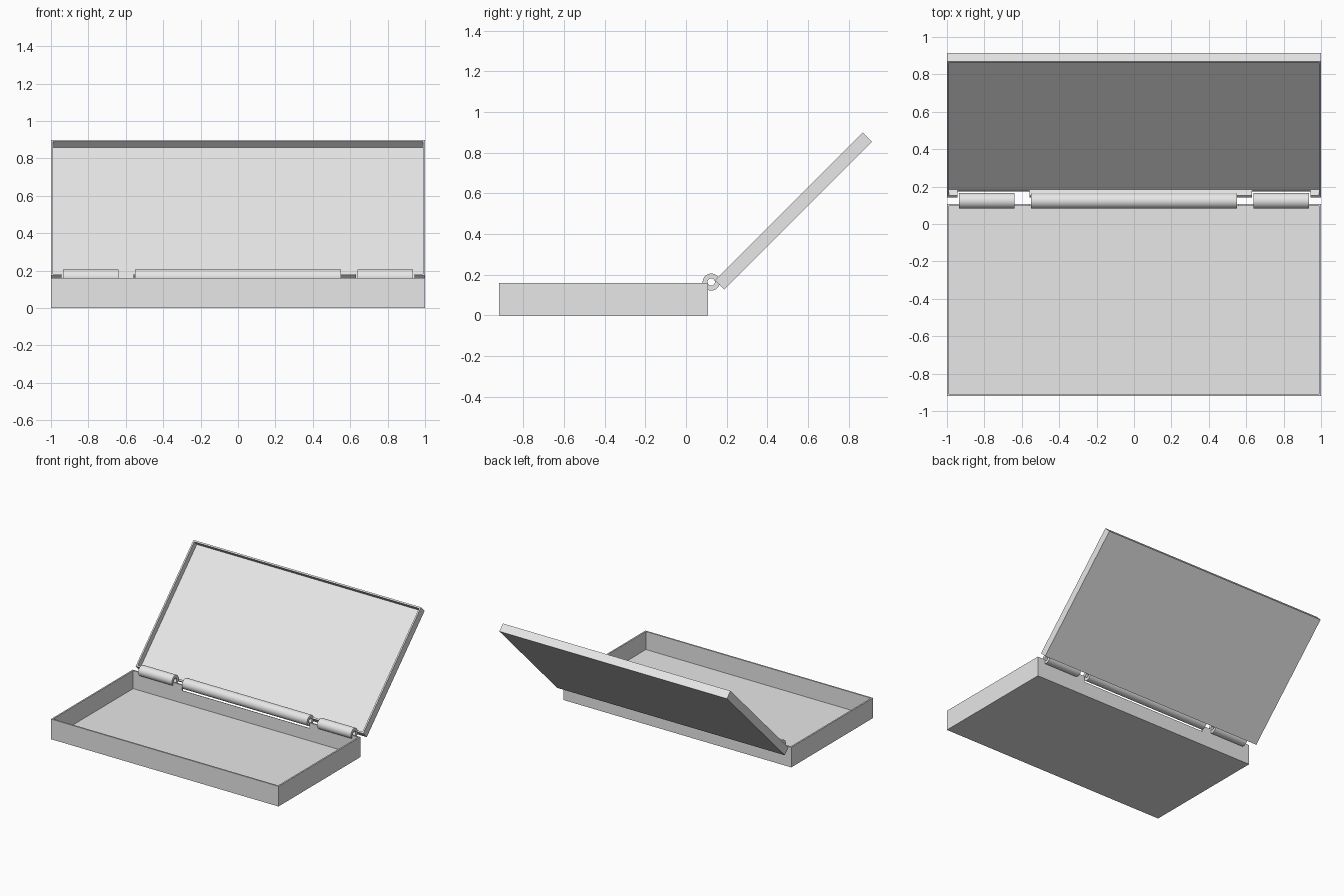
import bpy, bmesh, math
from mathutils import Matrix, Vector

if "Cube" in bpy.data.objects:
    bpy.data.objects.remove(bpy.data.objects["Cube"], do_unlink=True)

GREY = (0.8, 0.8, 0.8, 1)
grey = bpy.data.materials.new("plain grey")
grey.use_nodes = True
grey.diffuse_color = GREY
grey.node_tree.nodes["Principled BSDF"].inputs["Base Color"].default_value = GREY

WIDTH, LENGTH, WALL = 2.0, 1.027, 0.017
HINGE_Y, HINGE_Z = 0.124, 0.164
BARREL_R, BORE_R, CLEAR_R = 0.042, 0.018, 0.055


def add_object(name, bm):
    bmesh.ops.recalc_face_normals(bm, faces=bm.faces)
    mesh = bpy.data.meshes.new(name)
    bm.to_mesh(mesh)
    bm.free()
    mesh.materials.append(grey)
    obj = bpy.data.objects.new(name, mesh)
    bpy.context.collection.objects.link(obj)
    return obj


def activate(obj):
    bpy.ops.object.select_all(action='DESELECT')
    obj.select_set(True)
    bpy.context.view_layer.objects.active = obj


def tray(name, height, matrix):
    """Open box whose rim lies on local z = 0 and whose length runs along +y."""
    bm = bmesh.new()
    bmesh.ops.create_cube(bm, size=1)
    bmesh.ops.scale(bm, vec=(WIDTH, LENGTH, height), verts=bm.verts)
    bmesh.ops.translate(bm, vec=(0, LENGTH / 2, -height / 2), verts=bm.verts)
    bm.normal_update()
    top = max(bm.faces, key=lambda f: f.normal.z)
    bmesh.ops.inset_region(bm, faces=[top], thickness=WALL)
    floor = bmesh.ops.extrude_discrete_faces(bm, faces=[top])["faces"][0]
    bmesh.ops.translate(bm, vec=(0, 0, WALL - height), verts=floor.verts)
    bmesh.ops.transform(bm, matrix=matrix, verts=bm.verts)
    return add_object(name, bm)


def barrel(name, x0, x1):
    """Hollow hinge knuckle, turned around the hinge axis."""
    bm = bmesh.new()
    corners = [(x0, BORE_R), (x1, BORE_R), (x1, BARREL_R), (x0, BARREL_R)]
    verts = [bm.verts.new((x, HINGE_Y + r, HINGE_Z)) for x, r in corners]
    edges = [bm.edges.new((verts[i], verts[(i + 1) % 4])) for i in range(4)]
    bmesh.ops.spin(bm, geom=verts + edges, cent=(0, HINGE_Y, HINGE_Z),
                   axis=(1, 0, 0), angle=math.tau, steps=48)
    bmesh.ops.remove_doubles(bm, verts=bm.verts, dist=1e-5)
    obj = add_object(name, bm)
    activate(obj)
    bpy.ops.object.shade_smooth_by_angle(angle=math.radians(35))
    return obj


def cut_clearance(target, x0, x1):
    """Remove a round clearance for a knuckle from a tray wall."""
    bm = bmesh.new()
    bmesh.ops.create_cone(bm, cap_ends=True, segments=48, radius1=CLEAR_R,
                          radius2=CLEAR_R, depth=x1 - x0)
    place = (Matrix.Translation(((x0 + x1) / 2, HINGE_Y, HINGE_Z))
             @ Matrix.Rotation(math.pi / 2, 4, 'Y'))
    bmesh.ops.transform(bm, matrix=place, verts=bm.verts)
    cutter = add_object("clearance_cutter", bm)
    cutter.hide_render = True
    activate(target)
    mod = target.modifiers.new("clearance", 'BOOLEAN')
    mod.operation = 'DIFFERENCE'
    mod.solver = 'EXACT'
    mod.object = cutter
    bpy.ops.object.modifier_apply(modifier=mod.name)
    bpy.data.objects.remove(cutter, do_unlink=True)


# Base tray, and the lid opened at 45 degrees
base = tray("base_tray", 0.16, Matrix.Translation((0, -0.92, 0.16)))
lid = tray("lid_tray", 0.064, Matrix.Translation((0, 0.143, 0.173))
           @ Matrix.Rotation(math.radians(45), 4, 'X'))

# Clearances for the knuckles of the opposite half
cut_clearance(base, -0.56, 0.56)
cut_clearance(lid, -0.945, -0.56)
cut_clearance(lid, 0.63, 0.945)

# Hinge knuckles
barrel("hinge_barrel_middle", -0.55, 0.55)
barrel("hinge_barrel_right", -0.935, -0.638)
barrel("hinge_barrel_left", 0.638, 0.935)
